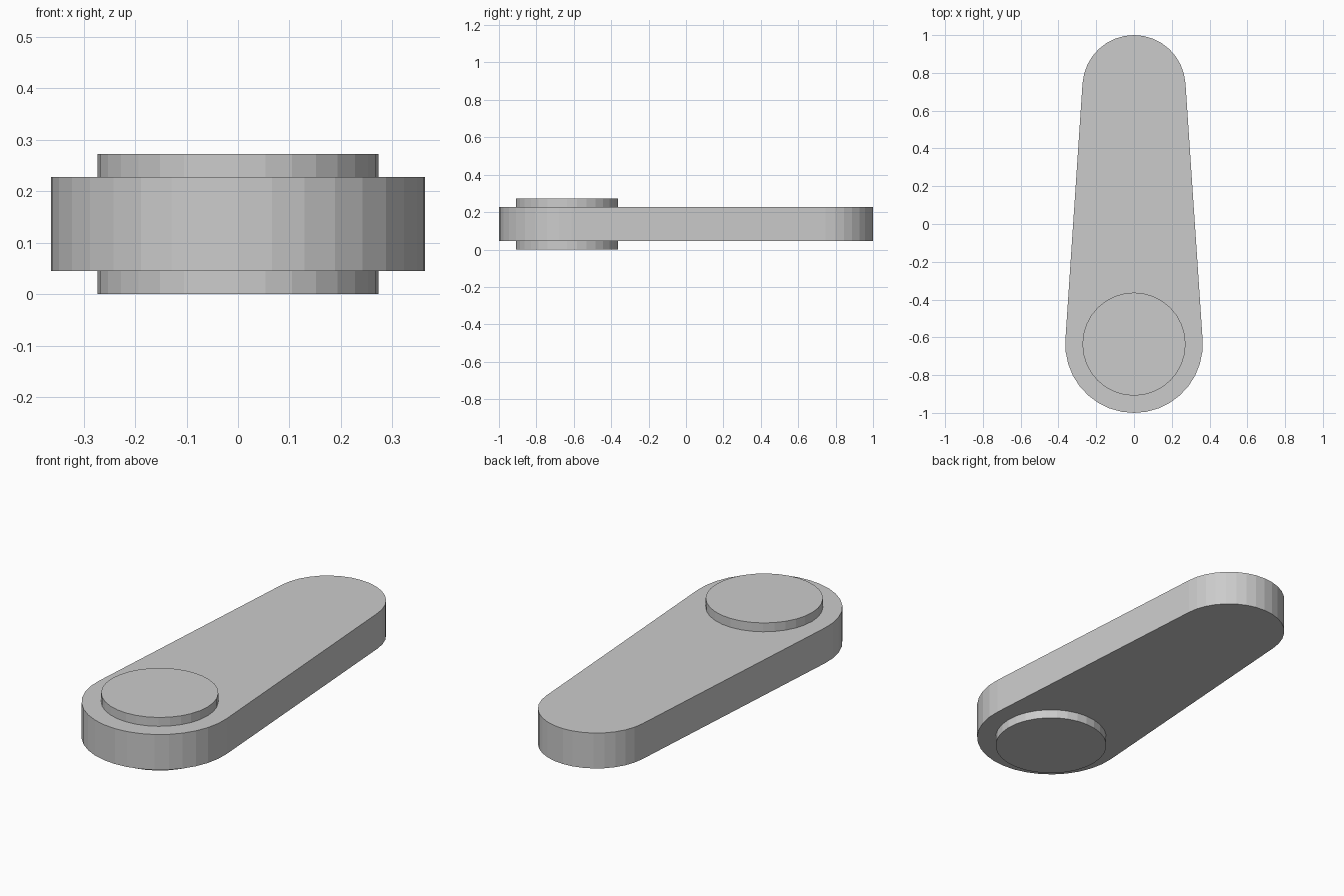
import bpy, bmesh
from math import sin, cos, pi, asin

if "Cube" in bpy.data.objects:
    bpy.data.objects.remove(bpy.data.objects["Cube"])

BIG_Y, BIG_R = -0.636, 0.364
TIP_Y, TIP_R = 0.727, 0.273


def arc(cy, r, start, end, steps):
    return [(r * cos(start + (end - start) * i / steps),
             cy + r * sin(start + (end - start) * i / steps))
            for i in range(steps + 1)]


def prism(name, outline, z0, z1):
    bm = bmesh.new()
    face = bm.faces.new([bm.verts.new((x, y, z0)) for x, y in outline])
    top = bmesh.ops.extrude_face_region(bm, geom=[face])["geom"]
    bmesh.ops.translate(bm, vec=(0, 0, z1 - z0),
                        verts=[g for g in top if isinstance(g, bmesh.types.BMVert)])
    bmesh.ops.recalc_face_normals(bm, faces=bm.faces)
    mesh = bpy.data.meshes.new(name)
    bm.to_mesh(mesh)
    bm.free()
    obj = bpy.data.objects.new(name, mesh)
    bpy.context.collection.objects.link(obj)
    return obj


# Tapered arm: two round ends joined by tangent sides
t = asin((BIG_R - TIP_R) / (TIP_Y - BIG_Y))
arm = arc(TIP_Y, TIP_R, t, pi - t, 16) + arc(BIG_Y, BIG_R, pi - t, 2 * pi + t, 18)
prism("lever_arm", arm, 0.0455, 0.2275)

# Round bosses above and below the wide end
disc = arc(BIG_Y, 0.273, 0, 2 * pi, 32)[:-1]
prism("lower_boss", disc, 0.0, 0.0455)
prism("upper_boss", disc, 0.2275, 0.273)
